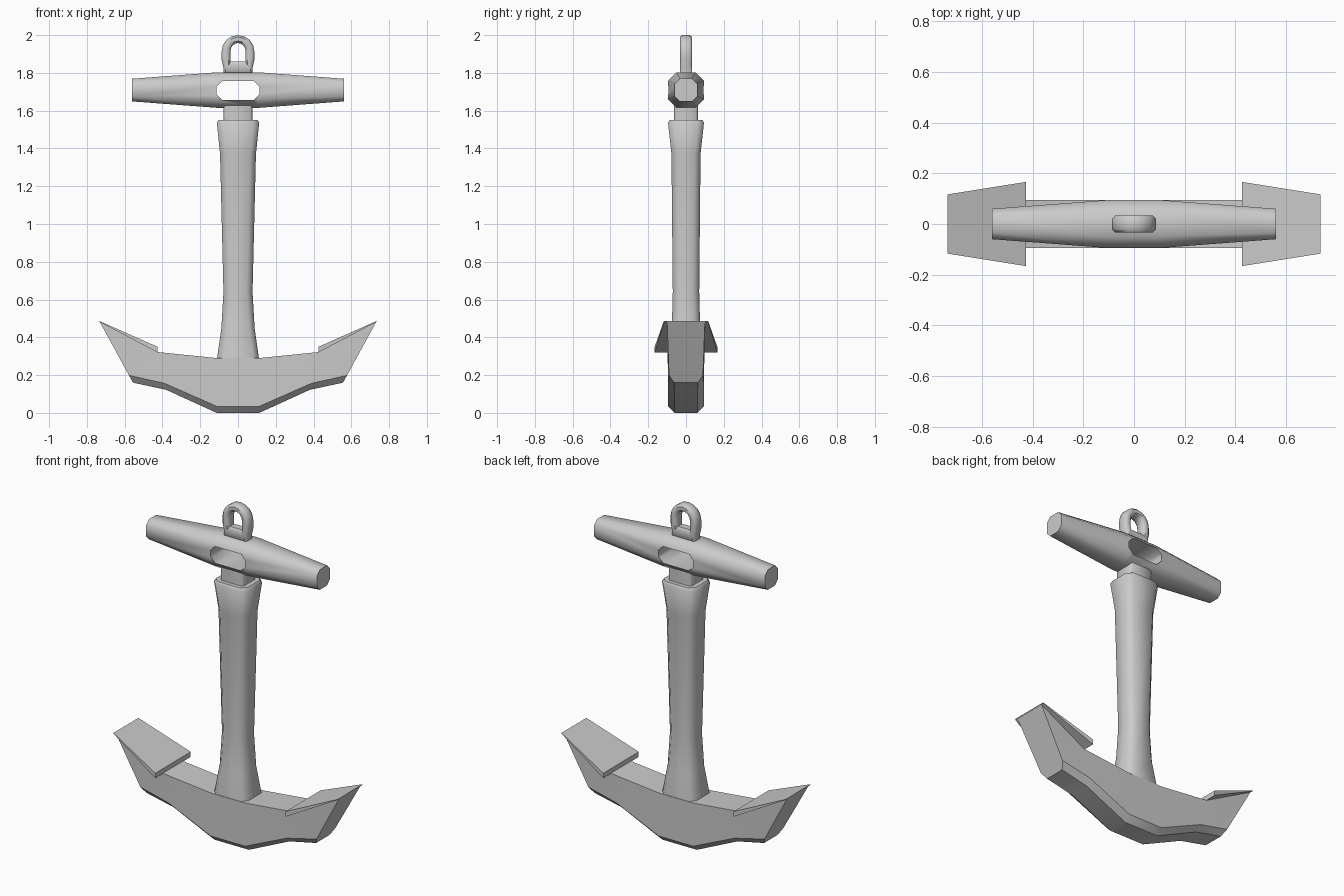
import bpy, bmesh, math

if "Cube" in bpy.data.objects:
    bpy.data.objects.remove(bpy.data.objects["Cube"])


def loft(name, rings, closed=False, angle=50):
    """Skin a list of equal-length point loops; cap the ends unless closed."""
    bm = bmesh.new()
    loops = [[bm.verts.new(p) for p in r] for r in rings]
    n = len(loops[0])
    for i in range(len(loops) if closed else len(loops) - 1):
        a, b = loops[i], loops[(i + 1) % len(loops)]
        for j in range(n):
            k = (j + 1) % n
            bm.faces.new((a[j], a[k], b[k], b[j]))
    if not closed:
        bm.faces.new(loops[0])
        bm.faces.new(loops[-1])
    bmesh.ops.recalc_face_normals(bm, faces=bm.faces)
    mesh = bpy.data.meshes.new(name)
    bm.to_mesh(mesh)
    bm.free()
    ob = bpy.data.objects.new(name, mesh)
    bpy.context.collection.objects.link(ob)
    smooth(ob, angle)
    return ob


def smooth(ob, angle):
    bpy.ops.object.select_all(action='DESELECT')
    ob.select_set(True)
    bpy.context.view_layer.objects.active = ob
    bpy.ops.object.shade_smooth_by_angle(angle=math.radians(angle))


def octagon(a, b, c):
    """Rectangle of half sizes a, b with corners cut by c."""
    return [(a, -b + c), (a, b - c), (a - c, b), (-a + c, b),
            (-a, b - c), (-a, -b + c), (-a + c, -b), (a - c, -b)]


# Shank: chamfered column flaring at both ends
shank = [(0.20, 0.115, 0.094, 0.03), (0.28, 0.112, 0.093, 0.03),
         (0.45, 0.088, 0.075, 0.03), (0.64, 0.077, 0.07, 0.03),
         (1.37, 0.095, 0.077, 0.03), (1.535, 0.112, 0.095, 0.03),
         (1.55, 0.104, 0.087, 0.03)]
loft("shank", [[(x, y, z) for x, y in octagon(a, b, c)] for z, a, b, c in shank])

# Neck between shank and stock
loft("neck", [[(x, y, z) for x, y in octagon(0.076, 0.063, 0.012)] for z in (1.53, 1.635)])

# Stock: tapered octagonal crossbar with a window through its middle
stock_sections = [(-0.56, 0.06, 0.027), (-0.11, 0.094, 0.044),
                  (0.11, 0.094, 0.044), (0.56, 0.06, 0.027)]
stock = loft("stock", [[(x, y, 1.709 + z) for y, z in octagon(r, r, c)]
                       for x, r, c in stock_sections])
cutter = loft("stock_window_cutter", [[(x, y, 1.707 + z) for x, z in octagon(0.113, 0.05, 0.03)]
                                      for y in (-0.2, 0.2)])
cutter.hide_render = True
mod = stock.modifiers.new("window", 'BOOLEAN')
mod.operation = 'DIFFERENCE'
mod.solver = 'EXACT'
mod.object = cutter
bpy.context.view_layer.objects.active = stock
bpy.ops.object.modifier_apply(modifier="window")
bpy.data.objects.remove(cutter)
smooth(stock, 50)

# Ring: arched eye with a flat base and bevelled rims
outer, inner = [(0.076, 1.79), (0.077, 1.825), (0.087, 1.87)], [(0.04, 1.86), (0.04, 1.865), (0.04, 1.885)]
for i in range(9):
    t = math.pi * i / 8
    outer.append((0.087 * math.cos(t), 1.912 + 0.088 * math.sin(t)))
    inner.append((0.04 * math.cos(t), 1.915 + 0.043 * math.sin(t)))
outer += [(-x, z) for x, z in reversed(outer[:3])]
inner += [(-x, z) for x, z in reversed(inner[:3])]
rings = []
for (ox, oz), (ix, iz) in zip(outer, inner):
    def at(t, y):
        return (ox + (ix - ox) * t, y, oz + (iz - oz) * t)
    rings.append([at(0, -0.02), at(0.25, -0.033), at(0.75, -0.033), at(1, -0.02),
                  at(1, 0.02), at(0.75, 0.033), at(0.25, 0.033), at(0, 0.02)])
loft("ring", rings, closed=True)


# Arms: one body, flat on top and chamfered below, with slanted bill ends
def arm_section(top, bottom, yt, ys, yb, s):
    (tx, tz), (bx, bz) = top, bottom
    cx, cz = bx + (tx - bx) * s, bz + (tz - bz) * s
    return [(tx, -yt, tz), (cx, -ys, cz), (bx, -yb, bz),
            (bx, yb, bz), (cx, ys, cz), (tx, yt, tz)]


half = [arm_section((0.11, 0.29), (0.113, 0.0), 0.095, 0.095, 0.06, 0.12),
        arm_section((0.425, 0.322), (0.38, 0.122), 0.095, 0.095, 0.062, 0.17),
        arm_section((0.732, 0.482), (0.556, 0.16), 0.1, 0.09, 0.063, 0.12)]
mirrored = [[(-x, y, z) for x, y, z in r] for r in reversed(half)]
loft("arms", mirrored + half, angle=35)

# Flukes: wedge plates thinning to the tips
for side, label in ((1, "right"), (-1, "left")):
    def edge(x, z, y):
        return [(side * x, -y, z), (side * x, y, z)]
    back = edge(0.426, 0.35, 0.166) + edge(0.426, 0.32, 0.166)[::-1]
    tip = edge(0.735, 0.487, 0.117) + edge(0.733, 0.482, 0.117)[::-1]
    loft("fluke_" + label, [back, tip], angle=20)
